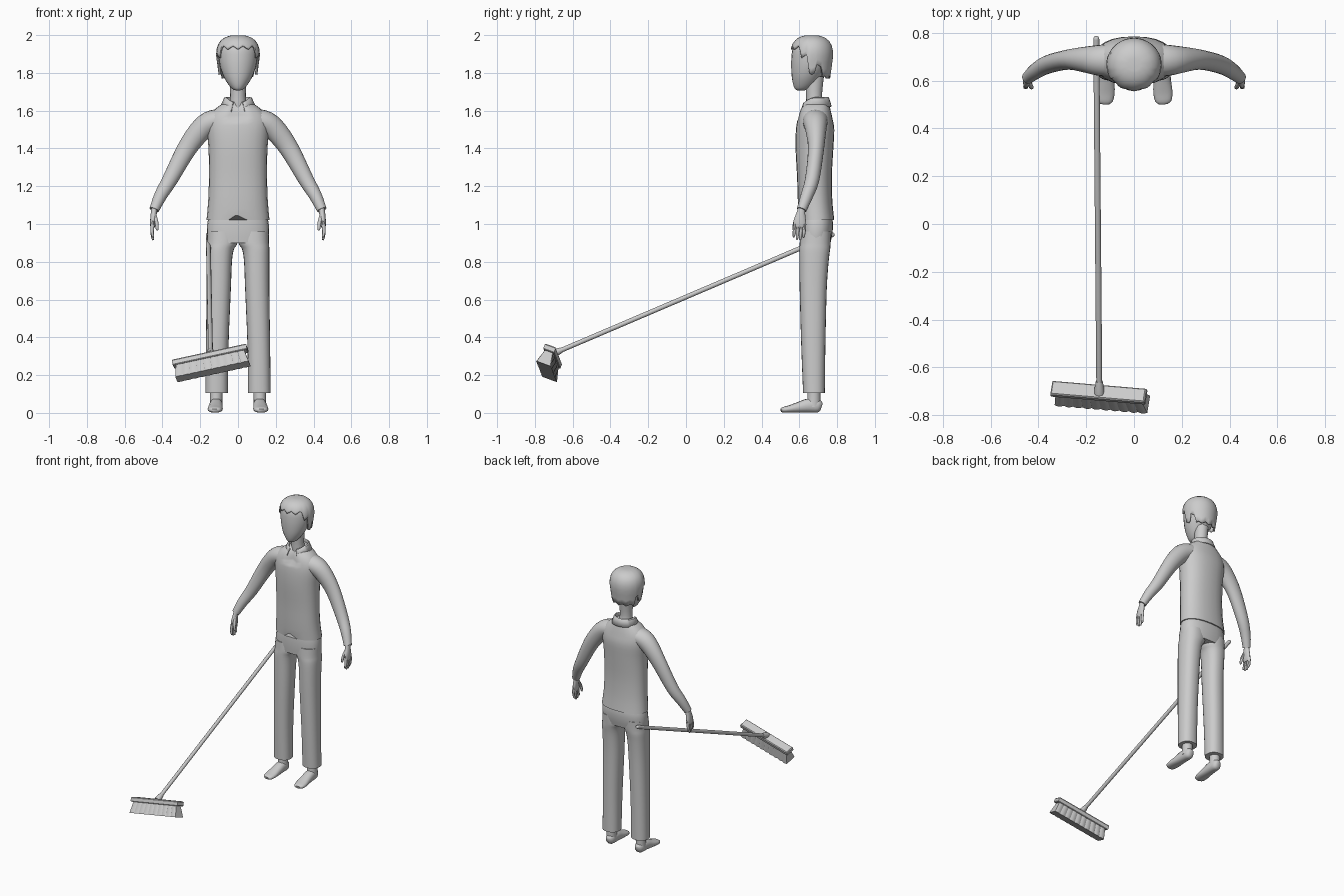
import bpy, bmesh, math
from mathutils import Vector

if "Cube" in bpy.data.objects:
    bpy.data.objects.remove(bpy.data.objects["Cube"])

grey = bpy.data.materials.new("plain grey")
grey.diffuse_color = (0.6, 0.6, 0.6, 1)
grey.use_nodes = True
grey.node_tree.nodes["Principled BSDF"].inputs["Base Color"].default_value = grey.diffuse_color
X, Y, Z = Vector((1, 0, 0)), Vector((0, 1, 0)), Vector((0, 0, 1))


def make(name, verts, faces, angle=45):
    me = bpy.data.meshes.new(name)
    me.from_pydata([tuple(v) for v in verts], [], faces)
    bm = bmesh.new()
    bm.from_mesh(me)
    bmesh.ops.recalc_face_normals(bm, faces=bm.faces[:])
    bm.to_mesh(me)
    bm.free()
    ob = bpy.data.objects.new(name, me)
    bpy.context.collection.objects.link(ob)
    me.materials.append(grey)
    bpy.ops.object.select_all(action='DESELECT')
    ob.select_set(True)
    bpy.context.view_layer.objects.active = ob
    bpy.ops.object.shade_smooth_by_angle(angle=math.radians(angle))
    return ob


def smooth(pts, k):
    """Catmull-Rom through the section list."""
    out = []
    for i in range(len(pts) - 1):
        p0, p1, p2, p3 = (pts[max(i - 1, 0)], pts[i], pts[i + 1], pts[min(i + 2, len(pts) - 1)])
        for j in range(k):
            t = j / k
            out.append([0.5 * (2 * b + (c - a) * t + (2 * a - 5 * b + 4 * c - d) * t * t
                               + (3 * b - a - 3 * c + d) * t ** 3)
                        for a, b, c, d in zip(p0, p1, p2, p3)])
    return out + [list(pts[-1])]


def grid_faces(rows, n, closed=True):
    return [(r * n + i, r * n + (i + 1) % n, (r + 1) * n + (i + 1) % n, (r + 1) * n + i)
            for r in range(rows - 1) for i in range(n if closed else n - 1)]


def loft(name, pts, n=24, k=3, ref=None, e=2.0, sx=1):
    """Sections (x, y, z, r1, r2): level ones, or square to the path when ref is given."""
    pts = smooth(pts, k)
    c = [Vector((p[0] * sx, p[1], p[2])) for p in pts]
    verts = []
    for i, p in enumerate(pts):
        u, v = X, Y
        if ref is not None:
            t = (c[min(i + 1, len(c) - 1)] - c[max(i - 1, 0)]).normalized()
            u = (ref - t * ref.dot(t)).normalized()
            v = t.cross(u)
        for j in range(n):
            a = 2 * math.pi * j / n - math.pi / 2
            ca, sa = math.cos(a), math.sin(a)
            verts.append(c[i] + u * p[3] * math.copysign(abs(ca) ** (2 / e), ca)
                         + v * p[4] * math.copysign(abs(sa) ** (2 / e), sa))
    m = len(pts)
    faces = grid_faces(m, n) + [tuple(range(n)), tuple(range((m - 1) * n, m * n))]
    return make(name, verts, faces)


def level(*rows):
    """(z, x centre, half width, front y, back y) to loft sections."""
    return [(x, (f + b) / 2, z, w, (b - f) / 2) for z, x, w, f, b in rows]


# shirt, with hem notch and open neck crease
shirt = loft("shirt", level(
    (1.02, 0, .167, .598, .785), (1.12, 0, .158, .592, .775), (1.25, 0, .154, .588, .772),
    (1.40, 0, .156, .580, .780), (1.50, 0, .165, .582, .785), (1.56, 0, .160, .592, .775),
    (1.605, 0, .125, .605, .765), (1.635, 0, .085, .625, .757), (1.65, 0, .055, .645, .75)), e=2.3)
shirt.data.vertices[0].co.z += .035
for v in shirt.data.vertices:
    if abs(v.co.x) < .003 and v.co.y < .68 and v.co.z > 1.55:
        v.co.y += .03

# trousers
loft("trouser_seat", level((.90, 0, .160, .605, .765), (.95, 0, .165, .602, .775),
                           (1.0, 0, .163, .602, .778), (1.045, 0, .153, .605, .772)), e=2.4)

for s, side in ((-1, "right"), (1, "left")):
    loft(side + "_trouser_leg", level(
        (.105, .113, .060, .620, .735), (.36, .110, .060, .610, .738), (.65, .102, .064, .602, .745),
        (.80, .099, .067, .600, .755), (.865, .094, .072, .600, .763), (.90, .083, .081, .602, .766),
        (.96, .082, .080, .606, .768)), e=2.3, sx=s)
    # bare foot and ankle
    loft(side + "_ankle", level((.03, .116, .034, .635, .712), (.07, .116, .033, .642, .712),
                                (.14, .115, .035, .645, .712)), n=16, sx=s)
    loft(side + "_foot", [(.115, .718, .032, .015, .02), (.115, .70, .036, .03, .034),
                          (.116, .65, .039, .035, .037), (.118, .60, .030, .037, .029),
                          (.121, .55, .021, .040, .020), (.123, .515, .016, .034, .015),
                          (.124, .503, .013, .020, .009)], n=16, ref=X, e=2.3, sx=s)
    # sleeve
    loft(side + "_sleeve", [(.09, .685, 1.550, .070, .060), (.15, .685, 1.535, .064, .062),
                            (.205, .688, 1.488, .054, .059), (.275, .688, 1.392, .042, .051),
                            (.36, .668, 1.235, .038, .041), (.41, .640, 1.15, .033, .034),
                            (.444, .612, 1.075, .026, .026)], n=20, ref=Y, sx=s)
    # hand
    loft(side + "_palm", [(.442, .613, 1.09, .018, .016), (.446, .608, 1.055, .024, .016),
                          (.450, .603, 1.02, .033, .015), (.452, .602, .992, .034, .013),
                          (.452, .602, .978, .026, .009)], n=14, ref=Y, sx=s)
    for i, tip in enumerate((.93, .917, .915, .927)):
        y = .577 + i * .017
        loft(side + "_finger", [(.452, y, 1.0, .009, .010), (.455, y - .003, .96, .009, .009),
                                (.451, y - .006, tip + .008, .007, .007),
                                (.449, y - .007, tip, .003, .003)], n=8, k=2, ref=Y, sx=s)
    loft(side + "_thumb", [(.442, .597, 1.05, .010, .010), (.432, .578, 1.01, .010, .010),
                           (.428, .571, .975, .008, .008), (.428, .570, .965, .003, .003)],
         n=8, k=2, ref=Y, sx=s)

# neck and head
loft("neck", level((1.56, 0, .055, .645, .74), (1.63, 0, .046, .637, .728),
                   (1.68, 0, .041, .636, .72), (1.78, 0, .045, .63, .73)), n=20)
loft("head", level((1.708, 0, .014, .588, .63), (1.715, 0, .030, .577, .652), (1.74, 0, .052, .567, .685),
                   (1.78, 0, .076, .560, .715), (1.83, 0, .094, .557, .745), (1.88, 0, .102, .558, .760),
                   (1.93, 0, .101, .565, .765), (1.965, 0, .080, .590, .745), (1.98, 0, .04, .63, .71)))

# hair: cap with a ragged lower edge
N, ROWS = 48, 10
hair = []
for r in range(ROWS):
    t = r / (ROWS - 1)
    for i in range(N):
        a = 2 * math.pi * i / N - math.pi / 2
        d = abs(math.degrees(math.atan2(math.cos(a), -math.sin(a))))   # 0 front, 180 back
        low = 1.925 if d < 55 else 1.88 if d < 80 else 1.79 if d < 98 else 1.83 if d < 120 else 1.77
        low += (0, .012, .024, .012)[i % 4] * (.8 if d < 80 else .6)
        z = low + (1.999 - low) * math.sin(t * math.pi / 2)
        h = max(0, (z - 1.89) / .11)
        f = max(.02, 1 - h ** 2.6) ** (1 / 2.6) if h else 1 - (1.89 - z) * 1.2
        back = .112 if d > 90 else .114
        hair.append((.116 * f * math.cos(a), .667 + back * f * math.sin(a), z))
ob = make("hair", hair, grid_faces(ROWS, N) + [tuple(range((ROWS - 1) * N, ROWS * N))], 50)
m = ob.modifiers.new("thickness", 'SOLIDIFY')
m.thickness, m.offset = .012, -1

# folded collar, open at the front
M, col = 25, []
for rx, ry, z in ((.052, .052, 1.62), (.064, .062, 1.672), (.074, .067, 1.668), (.094, .082, 1.622)):
    for i in range(M):
        a = math.radians(-90 + 22 + (360 - 44) * i / (M - 1))
        front = max(0, -math.sin(a))
        col.append((rx * math.cos(a), .69 + ry * math.sin(a) * (1 + .12 * front), z - .032 * front ** 2))
ob = make("collar", col, grid_faces(4, M, False), 40)
ob.modifiers.new("thickness", 'SOLIDIFY').thickness = .006

# broom handle and socket
a, b = Vector((-.158, .785, .948)), Vector((-.145, -.70, .315))
d = (a - b).normalized()
rod = lambda name, parts: loft(name, [(*(b + d * t), r, r) for t, r in parts], n=12, k=1, ref=X)
L = (a - b).length
rod("broom_handle", ((0, .0125), (L - .012, .0125), (L - .003, .010), (L, .005)))
rod("broom_socket", ((-.012, .021), (.015, .020), (.045, .0145)))

# broom head in its own tilted frame
u = Vector((.974, -.082, .211)).normalized()
down = Vector((.2, -.37, -.92))
down = (down - u * down.dot(u)).normalized()
w = u.cross(down).normalized()
top = Vector((-.150, -.700, .315))


def layers(name, rows, outline, angle):
    """Stack outlines (depth below top, half length, half depth) along the broom's down axis."""
    n = len(outline)
    verts = [top + down * h + u * p * hl + w * q * hd for h, hl, hd in rows for p, q in outline]
    k = len(rows)
    return make(name, verts, grid_faces(k, n) + [tuple(range(n)), tuple(range((k - 1) * n, k * n))], angle)


square = [(-1, -1), (1, -1), (1, 1), (-1, 1)]
layers("broom_block", ((0, .197, .026), (.006, .202, .031), (.028, .202, .031), (.032, .199, .028)), square, 30)
# bristles with scalloped long sides
T = 40
edge = [(-1 + 2 * i / T, 1 - .13 * (1 - abs(math.sin(math.pi * 10 * i / T)))) for i in range(T + 1)]
outline = [(p, -q) for p, q in edge] + [(p, q) for p, q in reversed(edge)]
layers("broom_bristles", ((.028, .185, .024), (.105, .199, .044)), outline, 30)
